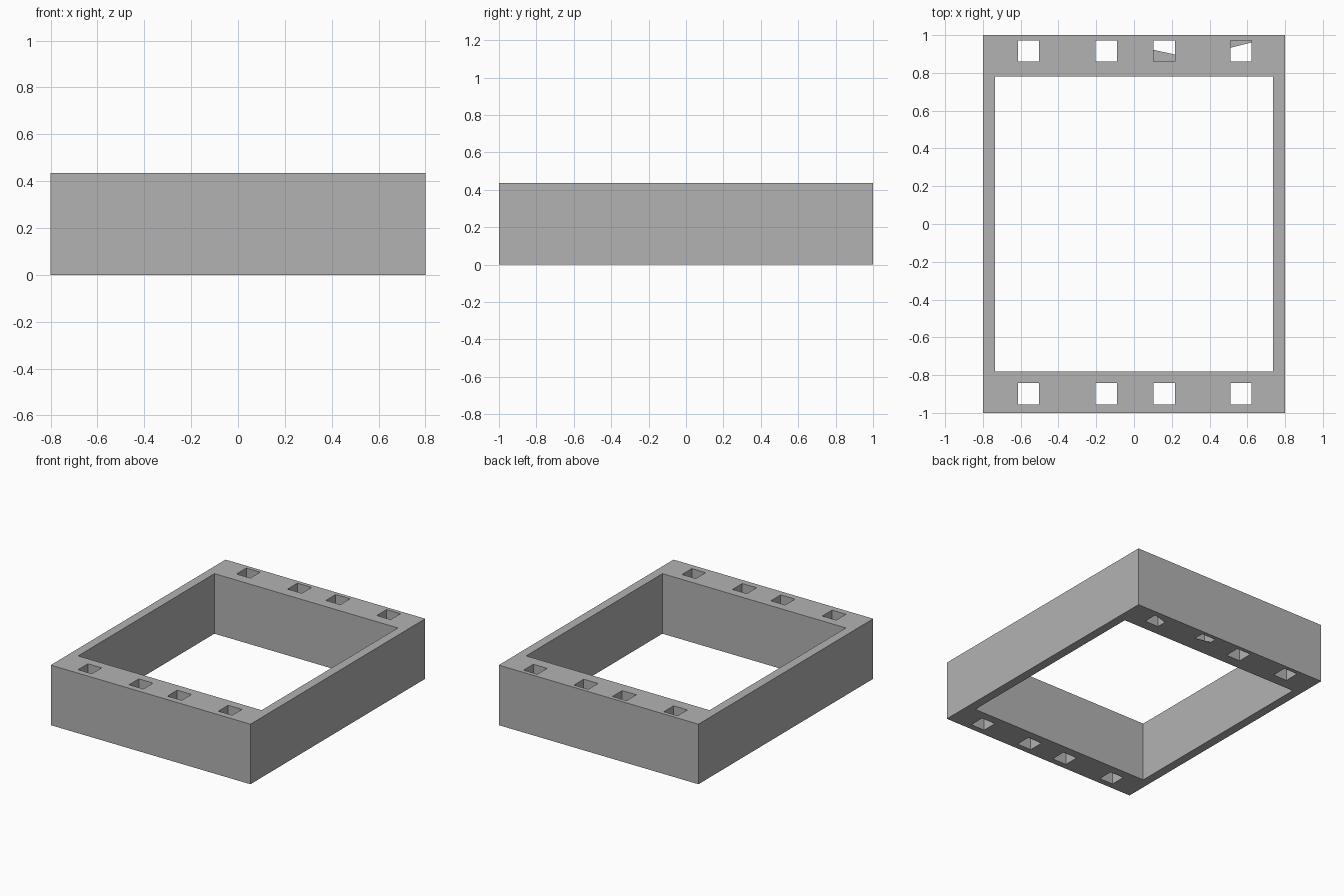
import bpy
import bmesh

cube = bpy.data.objects.get("Cube")
if cube:
    bpy.data.objects.remove(cube, do_unlink=True)

HEIGHT = 0.435

grey = bpy.data.materials.new("plain grey")
grey.use_nodes = True
colour = (0.45, 0.45, 0.45, 1)
grey.diffuse_color = colour
grey.node_tree.nodes["Principled BSDF"].inputs["Base Color"].default_value = colour


def add_object(name, bm):
    bmesh.ops.recalc_face_normals(bm, faces=bm.faces)
    mesh = bpy.data.meshes.new(name)
    bm.to_mesh(mesh)
    bm.free()
    mesh.materials.append(grey)
    obj = bpy.data.objects.new(name, mesh)
    bpy.context.collection.objects.link(obj)
    return obj


def extrude_up(bm, height):
    result = bmesh.ops.extrude_face_region(bm, geom=bm.faces[:])
    top = [v for v in result["geom"] if isinstance(v, bmesh.types.BMVert)]
    bmesh.ops.translate(bm, verts=top, vec=(0, 0, height))


# Plan of the frame: a large opening and two rows of square sockets
opening = (-0.735, 0.735, -0.78, 0.78)
socket_x = [(-0.613, -0.502), (-0.204, -0.09), (0.103, 0.218), (0.511, 0.622)]
socket_y = [(-0.955, -0.843), (0.859, 0.971)]
holes = [opening] + [(*sx, *sy) for sx in socket_x for sy in socket_y]
xs = sorted({-0.8, 0.8} | {x for h in holes for x in h[:2]})
ys = sorted({-1, 1} | {y for h in holes for y in h[2:]})


def is_open(x, y):
    return any(a < x < b and c < y < d for a, b, c, d in holes)


# Frame body: fill the solid cells of the plan and raise them
bm = bmesh.new()
for x0, x1 in zip(xs, xs[1:]):
    for y0, y1 in zip(ys, ys[1:]):
        if not is_open((x0 + x1) / 2, (y0 + y1) / 2):
            corners = [(x0, y0), (x1, y0), (x1, y1), (x0, y1)]
            bm.faces.new([bm.verts.new((x, y, 0)) for x, y in corners])
bmesh.ops.remove_doubles(bm, verts=bm.verts[:], dist=0.0001)
extrude_up(bm, HEIGHT)
bmesh.ops.recalc_face_normals(bm, faces=bm.faces)
bmesh.ops.dissolve_limit(bm, angle_limit=0.01, verts=bm.verts[:], edges=bm.edges[:])
bmesh.ops.triangulate(bm, faces=[f for f in bm.faces if len(f.verts) > 4])
add_object("frame", bm)

# Thin webs partly closing the bottom of two back sockets
back_near, back_far = socket_y[1]
webs = {
    "inner_socket_web": (socket_x[2], back_near, 0.922, 0.897),
    "outer_socket_web": (socket_x[3], back_far, 0.933, 0.961),
}
for name, ((x0, x1), edge, y_left, y_right) in webs.items():
    bm = bmesh.new()
    outline = [(x0, edge), (x1, edge), (x1, y_right), (x0, y_left)]
    bm.faces.new([bm.verts.new((x, y, 0)) for x, y in outline])
    extrude_up(bm, 0.002)
    add_object(name, bm)
